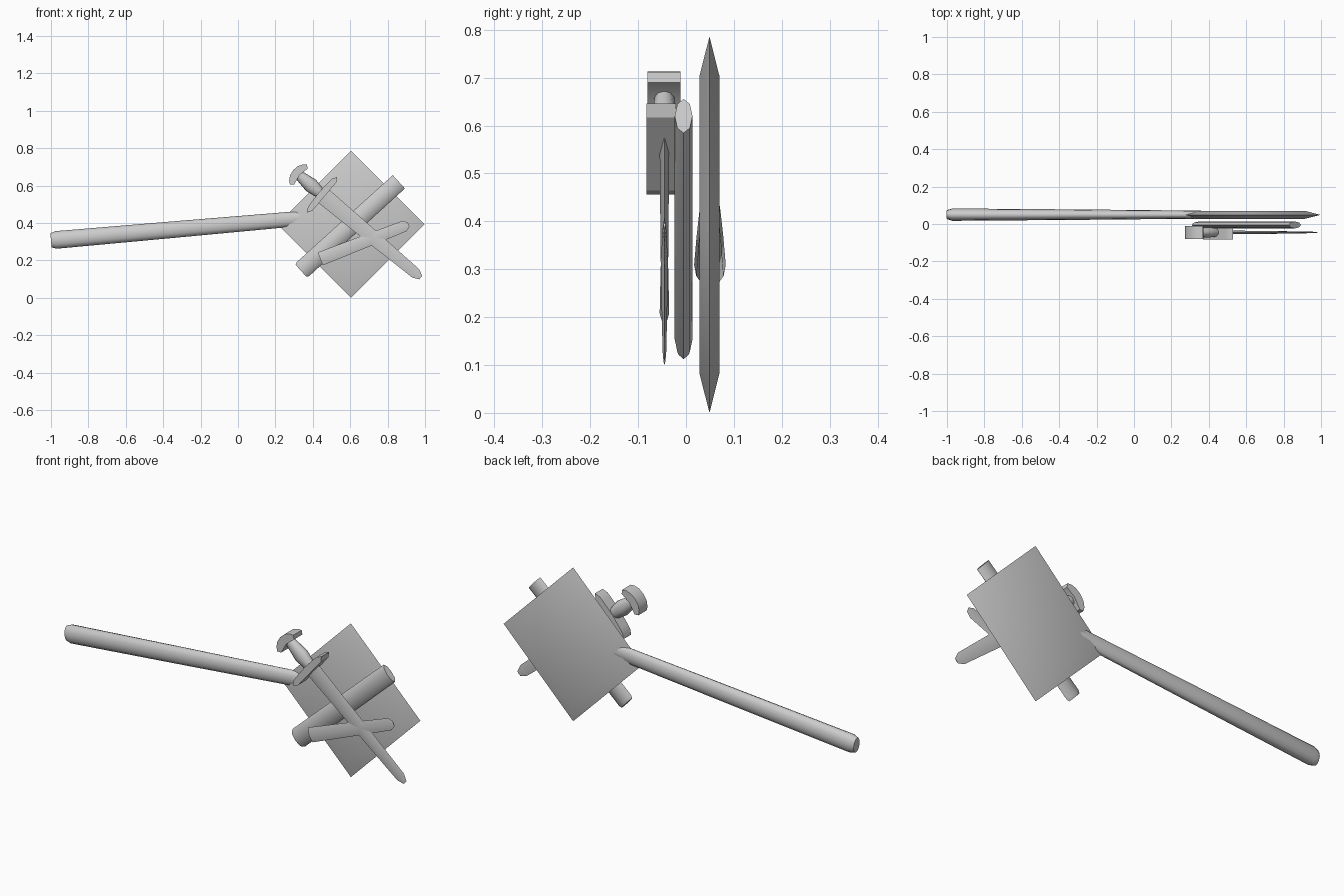
import bpy, bmesh, math
from mathutils import Vector

cube = bpy.data.objects.get("Cube")
if cube:
    bpy.data.objects.remove(cube, do_unlink=True)


def loft(name, rings, angle=50):
    """Skin a list of equal-length point rings and cap both ends."""
    bm = bmesh.new()
    loops = [[bm.verts.new(p) for p in ring] for ring in rings]
    for a, b in zip(loops, loops[1:]):
        for i in range(len(a)):
            j = (i + 1) % len(a)
            bm.faces.new((a[i], a[j], b[j], b[i]))
    bm.faces.new(loops[0])
    bm.faces.new(loops[-1])
    bmesh.ops.recalc_face_normals(bm, faces=bm.faces)
    mesh = bpy.data.meshes.new(name)
    bm.to_mesh(mesh)
    bm.free()
    obj = bpy.data.objects.new(name, mesh)
    bpy.context.collection.objects.link(obj)
    bpy.ops.object.select_all(action='DESELECT')
    obj.select_set(True)
    bpy.context.view_layer.objects.active = obj
    bpy.ops.object.shade_smooth_by_angle(angle=math.radians(angle))
    return obj


def axes(start, end):
    """Lengthwise and sideways directions for a part lying in the xz plane."""
    along = (end - start).normalized()
    return along, Vector((-along.z, 0, along.x))


def rod(name, start, end, y, sections, sides, angle=50):
    """Flattened bar: sections are (fraction, half width, half depth)."""
    a, b = Vector((start[0], y, start[1])), Vector((end[0], y, end[1]))
    side = axes(a, b)[1]
    turns = [2 * math.pi * i / sides for i in range(sides)]
    rings = [[a.lerp(b, f) + side * w * math.cos(t) + Vector((0, d * math.sin(t), 0))
              for t in turns] for f, w, d in sections]
    return loft(name, rings, angle)


def slab(name, centre, along, side, half, depth, angle=30):
    """Mirrored outline extruded in depth; half runs from the top middle round."""
    outline = half + [(u, -v) for u, v in reversed(half) if v > 0]
    rings = [[centre + along * u + side * v + Vector((0, d, 0)) for u, v in outline]
             for d in (-depth, depth)]
    return loft(name, rings, angle)


# Diamond board with a knife-thin rim
loft("board", [[Vector((0.604 + r * math.cos(k * math.pi / 2), y,
                        0.393 + r * math.sin(k * math.pi / 2))) for k in range(4)]
               for r, y in ((0.31, 0.028), (0.393, 0.049), (0.31, 0.07))], 30)

# Long tapering handle
rod("handle", (-1, 0.307), (0.38, 0.428), 0.05,
    [(0, 0.038, 0.024), (0.02, 0.047, 0.033), (0.5, 0.044, 0.028),
     (0.98, 0.04, 0.0215), (1, 0.034, 0.018)], 12)

# Flattened round bar across the board
rod("cross_bar", (0.337, 0.144), (0.86, 0.62), -0.005,
    [(0, 0.043, 0.015), (0.02, 0.05, 0.0185), (1, 0.048, 0.0185)], 8, 60)

# Small loose blade
rod("short_blade", (0.44, 0.208), (0.912, 0.392), -0.045,
    [(0, 0.037, 0.01), (0.5, 0.034, 0.008), (0.95, 0.03, 0.004), (1, 0.013, 0.002)], 4, 30)

# Dagger: blade, guard, grip and pommel share one axis
pommel_at, guard_at = Vector((0.318, -0.046, 0.663)), Vector((0.449, -0.052, 0.551))
along, side = axes(Vector((0.318, 0, 0.663)), Vector((0.975, 0, 0.106)))
rod("dagger_blade", (0.45, 0.55), (0.977, 0.108), -0.045,
    [(0, 0.046, 0.01), (0.5, 0.038, 0.008), (0.95, 0.029, 0.004), (1, 0.012, 0.002)], 4, 30)
rod("dagger_grip", (0.318, 0.663), (0.449, 0.551), -0.045,
    [(0, 0.024, 0.02), (0.3, 0.033, 0.025), (0.55, 0.04, 0.029),
     (0.8, 0.033, 0.025), (1, 0.024, 0.02)], 10)
slab("dagger_guard", guard_at, along, side,
     [(-0.021, 0), (-0.017, 0.075), (-0.014, 0.1), (0, 0.125), (0.016, 0.1), (0.016, 0)], 0.031)
slab("dagger_pommel", pommel_at, along, side,
     [(-0.03, 0), (-0.025, 0.032), (-0.01, 0.057), (0.007, 0.07), (0.024, 0.056), (0.013, 0)], 0.034)
